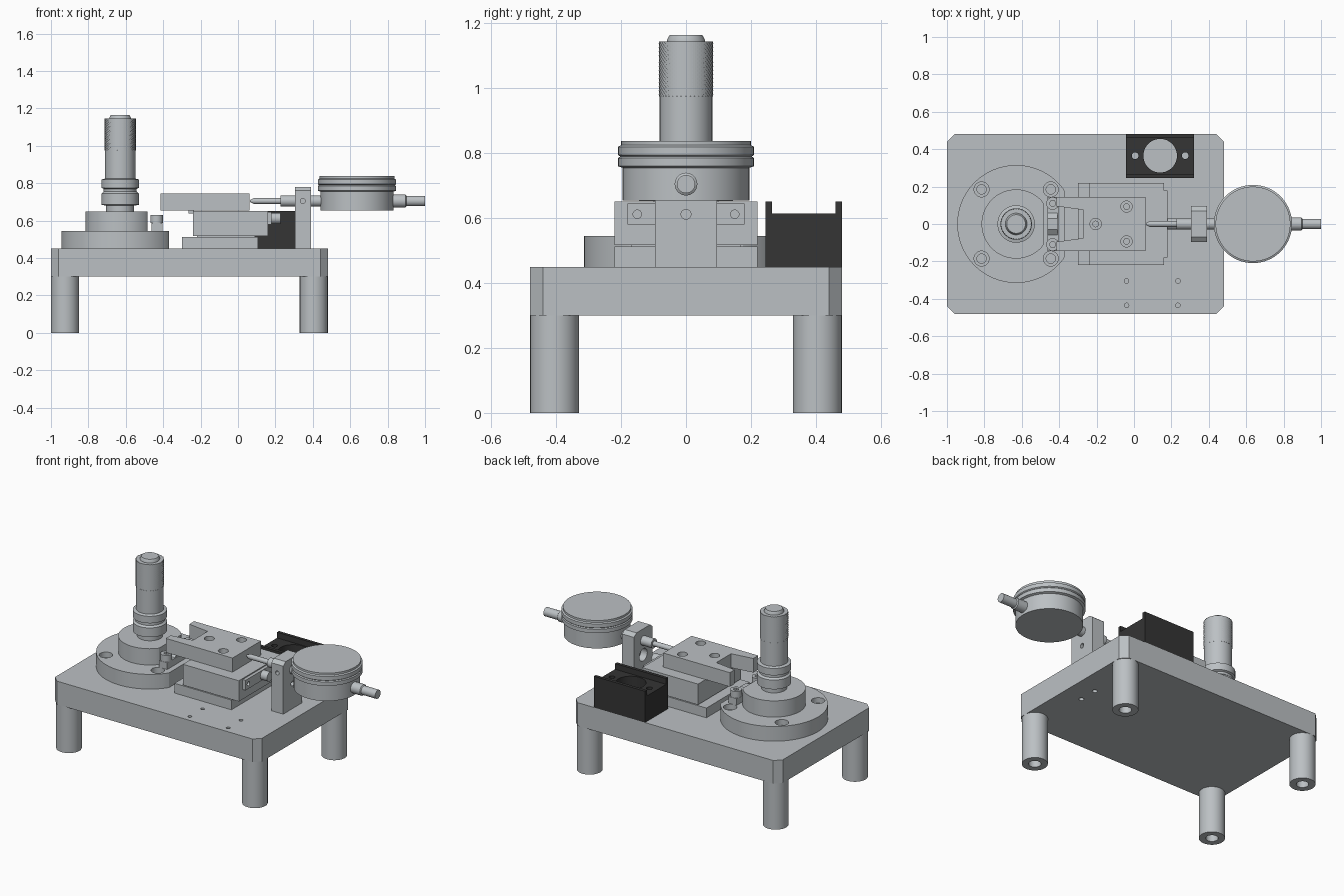
import bpy, bmesh, math
from mathutils import Matrix

old = bpy.data.objects.get("Cube")
if old:
    bpy.data.objects.remove(old, do_unlink=True)


def material(name, rgb):
    m = bpy.data.materials.new(name)
    m.use_nodes = True
    m.diffuse_color = (*rgb, 1)
    m.node_tree.nodes["Principled BSDF"].inputs["Base Color"].default_value = (*rgb, 1)
    return m


STEEL = material("brushed grey", (0.50, 0.53, 0.55))
BLACK = material("matt black", (0.035, 0.035, 0.035))


def finish(name, bm, mat=STEEL):
    bmesh.ops.recalc_face_normals(bm, faces=bm.faces)
    mesh = bpy.data.meshes.new(name)
    bm.to_mesh(mesh)
    bm.free()
    mesh.materials.append(mat)
    ob = bpy.data.objects.new(name, mesh)
    bpy.context.collection.objects.link(ob)
    smooth(ob)
    return ob


def activate(ob):
    bpy.ops.object.select_all(action='DESELECT')
    ob.select_set(True)
    bpy.context.view_layer.objects.active = ob


def smooth(ob):
    activate(ob)
    bpy.ops.object.shade_smooth_by_angle(angle=math.radians(30))


def prism(name, pts, low, high, mat=STEEL, axis='Z'):
    """Extrude an outline: (x, y) along z, or (y, z) along x."""
    bm = bmesh.new()
    def place(p, h):
        return (*p, h) if axis == 'Z' else (h, *p)
    rings = [[bm.verts.new(place(p, h)) for p in pts] for h in (low, high)]
    bm.faces.new(rings[0])
    bm.faces.new(rings[1])
    n = len(pts)
    for i in range(n):
        j = (i + 1) % n
        bm.faces.new((rings[0][i], rings[0][j], rings[1][j], rings[1][i]))
    return finish(name, bm, mat)


def box(name, x, y, z, mat=STEEL):
    pts = [(x[0], y[0]), (x[1], y[0]), (x[1], y[1]), (x[0], y[1])]
    return prism(name, pts, z[0], z[1], mat)


def lathe(name, profile, at=(0, 0, 0), axis='Z', segs=48, mat=STEEL):
    """Turn (radius, height) points about an axis, capped at both ends."""
    bm = bmesh.new()
    rings = []
    for r, h in profile:
        rings.append([bm.verts.new((r * math.cos(math.tau * i / segs),
                                    r * math.sin(math.tau * i / segs), h)) for i in range(segs)])
    for a, b in zip(rings, rings[1:]):
        for i in range(segs):
            j = (i + 1) % segs
            bm.faces.new((a[i], a[j], b[j], b[i]))
    bm.faces.new(rings[0])
    bm.faces.new(rings[-1])
    m = Matrix.Translation(at)
    if axis == 'X':
        m = m @ Matrix.Rotation(math.pi / 2, 4, 'Y')
    bm.transform(m)
    return finish(name, bm, mat)


def cut(ob, *cutters):
    for c in cutters:
        activate(ob)
        mod = ob.modifiers.new("cut", 'BOOLEAN')
        mod.operation, mod.solver, mod.object = 'DIFFERENCE', 'EXACT', c
        bpy.ops.object.modifier_apply(modifier=mod.name)
        bpy.data.objects.remove(c, do_unlink=True)
    smooth(ob)


def hole(x, y, top, r, depth, bore=0, bore_depth=0):
    """Cutter for a hole sunk from the top, with an optional counterbore."""
    pts = [(r, -depth), (r, 0.02)]
    if bore:
        pts = [(r, -depth), (r, -bore_depth), (bore, -bore_depth), (bore, 0.02)]
    return lathe("hole", pts, (x, y, top), segs=32)


def clipped_disc(cx, r, limit, n=96):
    return [(min(cx + r * math.cos(math.tau * i / n), limit),
             r * math.sin(math.tau * i / n)) for i in range(n)]


# Base plate with cut corners, tapped holes and bracket screw holes
X0, X1, Y, C = -1.0, 0.48, 0.48, 0.04
base = prism("base_plate", [(X0 + C, -Y), (X1 - C, -Y), (X1, C - Y), (X1, Y - C),
                            (X1 - C, Y), (X0 + C, Y), (X0, Y - C), (X0, C - Y)], 0.30, 0.45)
cut(base, *[hole(x, y, 0.45, 0.012, 0.1) for x in (-0.04, 0.235) for y in (-0.305, -0.435)])
cut(base, *[lathe("hole", [(0.015, 0.28), (0.015, 0.4)], (0.345, s * 0.06, 0)) for s in (-1, 1)])

# Legs with a bore in the foot
for side, y in (("right", -0.405), ("left", 0.405)):
    for end, x in (("outer", -0.925), ("inner", 0.405)):
        leg = lathe(f"leg_{side}_{end}", [(0.075, 0), (0.075, 0.30)], (x, y, 0))
        cut(leg, lathe("bore", [(0.036, -0.02), (0.036, 0.15)], (x, y, 0)))

# Round flange with a flat, counterbored bolt holes and a raised hub
CX = -0.63
flange = prism("flange", clipped_disc(CX, 0.315, -0.37), 0.45, 0.545)
cut(flange, *[hole(CX + sx * 0.185, sy * 0.185, 0.545, 0.025, 0.08, 0.04, 0.035)
              for sx in (-1, 1) for sy in (-1, 1)])
prism("flange_hub", clipped_disc(CX, 0.185, -0.485), 0.545, 0.65)

# Micrometer head: collars, sleeve, knurled thimble and cap
lathe("micrometer_body", [(0.075, 0.65), (0.075, 0.68), (0.1, 0.685), (0.1, 0.745), (0.088, 0.755),
                          (0.088, 0.77), (0.1, 0.775), (0.1, 0.82), (0.081, 0.825),
                          (0.081, 0.975), (0.075, 0.98)], (CX, 0, 0), segs=64)
knurl = lathe("knurled_thimble", [(0.08, 0.975 + 0.17 * k / 28) for k in range(29)], (CX, 0, 0), segs=72)
for i, v in enumerate(knurl.data.vertices):
    f = 1.05 if (i % 72 + i // 72) % 2 else 0.99
    v.co.x, v.co.y = CX + (v.co.x - CX) * f, v.co.y * f
knurl.data.shade_flat()
lathe("micrometer_cap", [(0.058, 1.14), (0.058, 1.15), (0.05, 1.165)], (CX, 0, 0))

# Clamp block and screws beside the hub
box("clamp_block", (-0.463, -0.405), (-0.145, 0.145), (0.545, 0.588))
prism("clamp_wedge", [(-0.06, 0.588), (0.06, 0.588), (0.03, 0.61), (-0.03, 0.61)], -0.463, -0.41, axis='X')
for s in (-1, 1):
    screw = lathe("clamp_screw", [(0.034, 0.588), (0.034, 0.63)], (-0.435, s * 0.11, 0), segs=32)
    cut(screw, lathe("socket", [(0.017, 0.605), (0.017, 0.65)], (-0.435, s * 0.11, 0), segs=6))

# Linear stage: lower block, carriage, end plate
box("stage_base", (-0.30, 0.107), (-0.22, 0.22), (0.45, 0.513))
box("stage_carriage", (-0.24, 0.16), (-0.22, 0.22), (0.518, 0.652))
box("stage_core", (-0.22, 0.09), (-0.17, 0.17), (0.51, 0.52))
end_plate = box("stage_end_plate", (0.16, 0.18), (-0.18, 0.18), (0.58, 0.645))
cut(end_plate, *[lathe("hole", [(0.013, 0.165), (0.013, 0.2)], (0, s * 0.15, 0.612), 'X', 24) for s in (-1, 1)])
lathe("stage_stop_screw", [(0.03, 0.18), (0.03, 0.228)], (0, 0, 0.612), 'X', 32)
box("slide_stop", (-0.265, -0.235), (-0.1, 0.1), (0.638, 0.66))

# Top slide with a tapered notch and counterbored holes
slide = prism("top_slide", [(-0.415, -0.145), (0.062, -0.145), (0.062, 0.145), (-0.415, 0.145),
                            (-0.415, 0.095), (-0.27, 0.075), (-0.27, -0.075), (-0.415, -0.095)],
              0.653, 0.744)
cut(slide, *[hole(x, y, 0.744, 0.015, 0.07, 0.03, 0.04)
             for x, y in ((-0.205, 0), (-0.04, 0.093), (-0.04, -0.093))])

# Indicator bracket with chamfered top, screw recess and side hole
bracket = prism("indicator_bracket", [(-0.095, 0.45), (0.095, 0.45), (0.095, 0.76),
                                      (0.07, 0.78), (-0.07, 0.78), (-0.095, 0.76)], 0.305, 0.39, axis='X')
cut(bracket, lathe("recess", [(0.04, 0.28), (0.04, 0.35), (0.015, 0.35), (0.015, 0.41)], (0, 0, 0.612), 'X'))
pin = lathe("pin_hole", [(0.013, -0.12), (0.013, -0.06)], segs=24)
pin.data.transform(Matrix.Translation((0.347, 0, 0.705)) @ Matrix.Rotation(-math.pi / 2, 4, 'X'))
cut(bracket, pin)

# Dial indicator: case, stem, plunger and rear spindle
lathe("dial_case", [(0.195, 0.655), (0.195, 0.755), (0.209, 0.76), (0.209, 0.785), (0.203, 0.79),
                    (0.209, 0.795), (0.209, 0.82), (0.2, 0.825), (0.2, 0.838)], (0.636, 0, 0), segs=96)
lathe("dial_plunger", [(0.006, 0.065), (0.016, 0.085), (0.016, 0.23)], (0, 0, 0.705), 'X', 32)
lathe("dial_stem", [(0.03, 0.228), (0.03, 0.46)], (0, 0, 0.705), 'X', 32)
lathe("dial_rear_spindle", [(0.035, 0.82), (0.035, 0.895), (0.028, 0.9), (0.028, 1.0)], (0, 0, 0.705), 'X', 32)

# Black sensor block: ribbed top, wide centre bore and two screw holes
sensor = prism("sensor_block", [(0.245, 0.45), (0.48, 0.45), (0.48, 0.652), (0.46, 0.652),
                                (0.46, 0.615), (0.265, 0.615), (0.265, 0.652), (0.245, 0.652)],
               -0.043, 0.322, BLACK, 'X')
cut(sensor, lathe("bore", [(0.09, 0.42), (0.09, 0.7)], (0.14, 0.365, 0)),
    *[lathe("hole", [(0.018, 0.42), (0.018, 0.7)], (x, 0.365, 0), segs=24) for x in (0.006, 0.274)])
